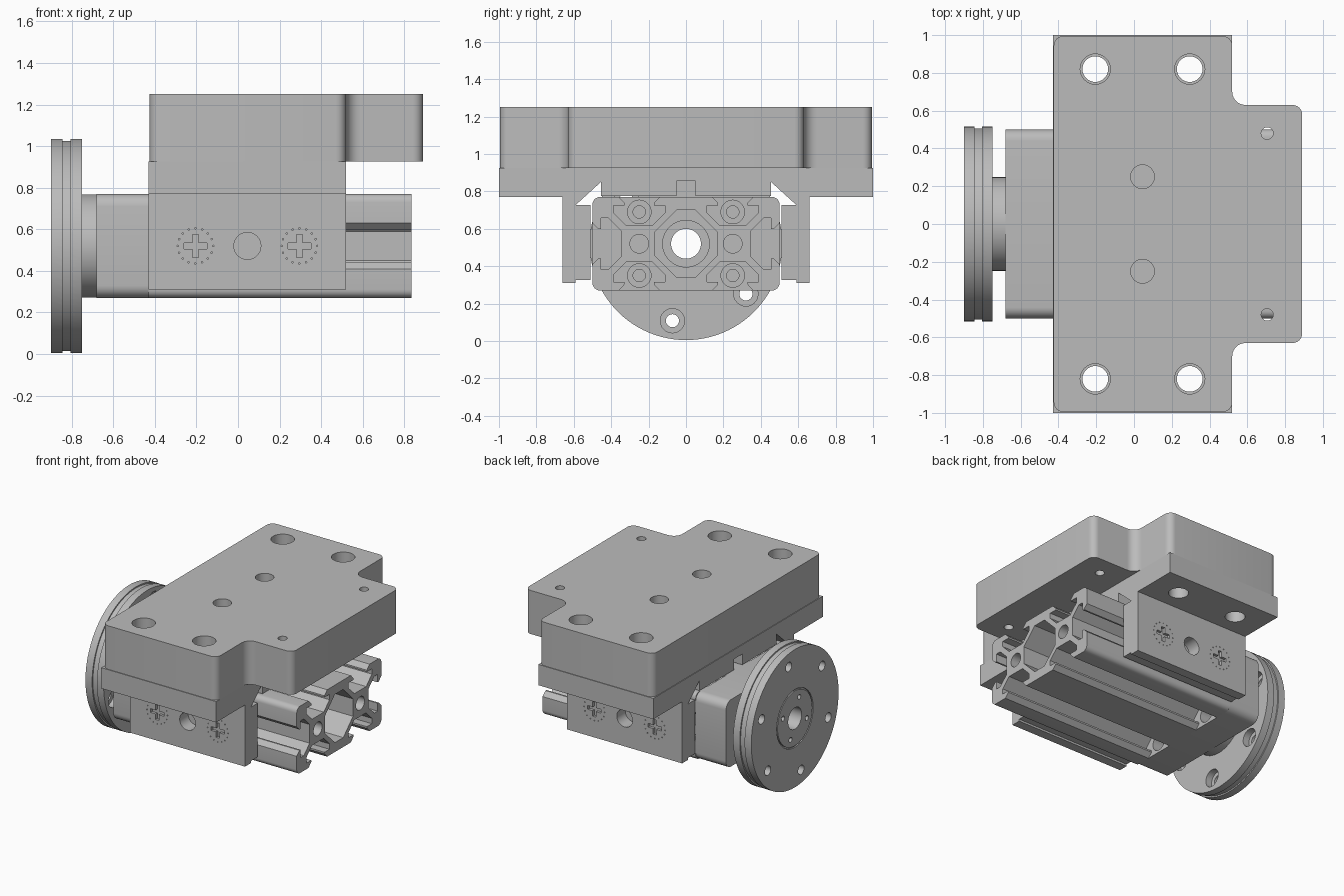
import bpy, bmesh, math
from mathutils import Vector, Matrix

if "Cube" in bpy.data.objects:
    bpy.data.objects.remove(bpy.data.objects["Cube"])

grey = bpy.data.materials.new("machined_grey")
grey.use_nodes = True
grey.diffuse_color = (0.5, 0.5, 0.5, 1)
grey.node_tree.nodes["Principled BSDF"].inputs["Base Color"].default_value = (0.5, 0.5, 0.5, 1)

MID = 0.52    # height of the rail axis
# Axis order that sends a flat outline (u, v) and its depth to world space
FRAMES = {
    "z": Matrix(((1, 0, 0), (0, 1, 0), (0, 0, 1))),
    "x": Matrix(((0, 0, 1), (1, 0, 0), (0, 1, 0))),   # outline is (y, z)
    "y": Matrix(((0, 1, 0), (0, 0, 1), (1, 0, 0))),   # outline is (z, x)
}


def circle(u, v, r, n=32):
    return [(u + r * math.cos(2 * math.pi * i / n), v + r * math.sin(2 * math.pi * i / n))
            for i in range(n)]


def ring(u, v, r, count, start, size, n=24):
    """Circles spread evenly around a centre."""
    return [circle(cu, cv, size, n) for cu, cv in
            ((u + r * math.cos(start + 2 * math.pi * i / count),
              v + r * math.sin(start + 2 * math.pi * i / count)) for i in range(count))]


def rounded(points, steps=6):
    """Fillet every (u, v, radius) corner whose radius is not zero."""
    out = []
    for i, (u, v, r) in enumerate(points):
        p = Vector((u, v))
        if not r:
            out.append((u, v))
            continue
        a = (Vector(points[i - 1][:2]) - p).normalized() * r
        b = (Vector(points[(i + 1) % len(points)][:2]) - p).normalized() * r
        centre = p + a + b
        for k in range(steps + 1):
            t = k / steps * math.pi / 2
            q = centre - b * math.cos(t) - a * math.sin(t)
            out.append((q.x, q.y))
    return out


def mirror(half):
    return half + [(-u, v) for u, v in reversed(half)]


def prism(name, axis, lo, hi, loops):
    """Extrude outlines along an axis; loops inside other loops become holes."""
    curve = bpy.data.curves.new(name, "CURVE")
    curve.dimensions = "2D"
    curve.fill_mode = "BOTH"
    curve.extrude = (hi - lo) / 2
    for loop in loops:
        spline = curve.splines.new("POLY")
        spline.points.add(len(loop) - 1)
        for point, (u, v) in zip(spline.points, loop):
            point.co = (u, v, 0, 1)
        spline.use_cyclic_u = True
    temp = bpy.data.objects.new(name + "_outline", curve)
    bpy.context.collection.objects.link(temp)
    graph = bpy.context.evaluated_depsgraph_get()
    mesh = bpy.data.meshes.new_from_object(temp.evaluated_get(graph))
    bpy.data.objects.remove(temp)
    bm = bmesh.new()
    bm.from_mesh(mesh)
    for vert in bm.verts:
        vert.co = FRAMES[axis] @ (vert.co + Vector((0, 0, (lo + hi) / 2)))
    bmesh.ops.remove_doubles(bm, verts=bm.verts, dist=0.00005)
    bmesh.ops.recalc_face_normals(bm, faces=bm.faces)
    bm.to_mesh(mesh)
    bm.free()
    mesh.materials.clear()
    mesh.materials.append(grey)
    obj = bpy.data.objects.new(name, mesh)
    bpy.context.collection.objects.link(obj)
    return obj


def cut(obj, axis, lo, hi, loops):
    """Subtract an extruded outline from an object."""
    cutter = prism("cutter", axis, lo, hi, loops)
    cutter.hide_render = True
    mod = obj.modifiers.new("cut", "BOOLEAN")
    mod.operation = "DIFFERENCE"
    mod.solver = "EXACT"
    mod.object = cutter
    bpy.context.view_layer.objects.active = obj
    bpy.ops.object.modifier_apply(modifier=mod.name)
    bpy.data.objects.remove(cutter)


# Top plate: stepped outline with rounded corners and bolt holes
side = [(-0.425, -0.995, 0.05), (0.52, -0.995, 0.05), (0.52, -0.63, 0.07), (0.89, -0.63, 0.05)]
plate = rounded(side + [(u, -v, r) for u, v, r in reversed(side)])
bolts = [(u, v) for u in (-0.205, 0.295) for v in (-0.82, 0.82)]
plate_holes = [circle(u, v, 0.08) for u, v in bolts]
plate_holes += [circle(0.045, s * 0.25, 0.063) for s in (-1, 1)]
plate_holes += [circle(0.705, s * 0.48, 0.032, 20) for s in (-1, 1)]
prism("top_plate", "z", 0.925, 1.25, [plate] + plate_holes)

# Carriage: flanged saddle that straddles the rail
saddle = mirror([(0.05, 0.855), (0.05, 0.775), (0.455, 0.775), (0.455, 0.85), (0.59, 0.727),
                 (0.51, 0.727), (0.51, 0.325), (0.59, 0.325), (0.59, 0.31), (0.66, 0.31),
                 (0.66, 0.77), (1, 0.77), (1, 0.925)])
carriage = prism("carriage", "x", -0.43, 0.52, [saddle])
cut(carriage, "z", 0.7, 1, [circle(u, v, 0.068) for u, v in bolts])

# Carriage sides: plus-shaped adjusters ringed by dots, and a middle hole
a, b = 0.055, 0.014
plus = [(a, -b), (a, b), (b, b), (b, a), (-b, a), (-b, b),
        (-a, b), (-a, -b), (-b, -b), (-b, -a), (b, -a), (b, -b)]
marks = []
for x in (-0.205, 0.295):
    marks.append([(MID + u, x + v) for u, v in plus])
    marks += ring(MID, x, 0.085, 16, 0, 0.004, 6)
for s in (-1, 1):
    cut(carriage, "y", s * 0.665 - 0.025, s * 0.665 + 0.025, marks)
    cut(carriage, "y", s * 0.62 - 0.06, s * 0.62 + 0.06, [circle(MID, 0.045, 0.065)])

# Rail: slotted extrusion, walked counter-clockwise around its outline
half_slot = [(-0.11, 0), (-0.078, 0.033), (-0.078, 0.045), (-0.137, 0.045),
             (-0.137, 0.085), (-0.07, 0.152)]
slot = half_slot + [(-u, d) for u, d in reversed(half_slot)]
W, H = 0.5, 0.25
outline = []
for corner, along, inward, centres in (
        ((-W, -H), (1, 0), (0, 1), (0.25, 0.75)), ((W, -H), (0, 1), (-1, 0), (0.25,)),
        ((W, H), (-1, 0), (0, -1), (0.25, 0.75)), ((-W, H), (0, -1), (1, 0), (0.25,))):
    outline.append((corner[0], MID + corner[1], 0.04))
    for c in centres:
        for u, d in slot:
            outline.append((corner[0] + along[0] * (c + u) + inward[0] * d,
                            MID + corner[1] + along[1] * (c + u) + inward[1] * d, 0))
quarter = [(0.165, 0.065), (0.05, 0.18)]
upper = quarter + [(-u, v) for u, v in reversed(quarter)]
core = [(u, MID + v) for u, v in upper + [(-u, -v) for u, v in upper]]
prism("slotted_rail", "x", -0.43, 0.835,
      [rounded(outline), core] + [circle(s * 0.25, MID, 0.05) for s in (-1, 1)])

# End block: bearing housing with counterbored screw holes
block = rounded([(-W, MID - H, 0.06), (W, MID - H, 0.06), (W, MID + H, 0.06), (-W, MID + H, 0.06)])
screws = [(u, MID + v) for u in (-0.25, 0.25) for v in (-0.17, 0.17)]
end_block = prism("end_block", "x", -0.68, -0.43,
                  [block, circle(0, MID, 0.08)] + [circle(u, v, 0.033) for u, v in screws])
cut(end_block, "x", -0.52, -0.4, [circle(u, v, 0.063) for u, v in screws])
cut(end_block, "x", -0.6, -0.4, [circle(0, MID, 0.125)])

# Neck between the block and the flange
prism("neck", "x", -0.75, -0.68, [circle(0, MID, 0.248, 64), circle(0, MID, 0.08)])

# Round flange: grooved rim, six counterbored bolts, centre ring and bore
start = math.radians(20)
flange = prism("round_flange", "x", -0.9, -0.75,
               [circle(0, MID, 0.515, 96), circle(0, MID, 0.08)]
               + ring(0, MID, 0.418, 6, start, 0.035))
cut(flange, "x", -0.845, -0.805, [circle(0, MID, 0.6, 96), circle(0, MID, 0.505, 96)])
cut(flange, "x", -0.8, -0.7, ring(0, MID, 0.418, 6, start, 0.065))
cut(flange, "x", -0.95, -0.89, [circle(0, MID, 0.215, 64), circle(0, MID, 0.205, 64)])
cut(flange, "x", -0.95, -0.83, ring(0, MID, 0.15, 4, start, 0.018, 16))

# Smooth the round walls and keep the machined edges crisp
for obj in bpy.context.scene.objects:
    obj.select_set(obj.type == "MESH")
bpy.context.view_layer.objects.active = flange
bpy.ops.object.shade_smooth_by_angle(angle=math.radians(30))
